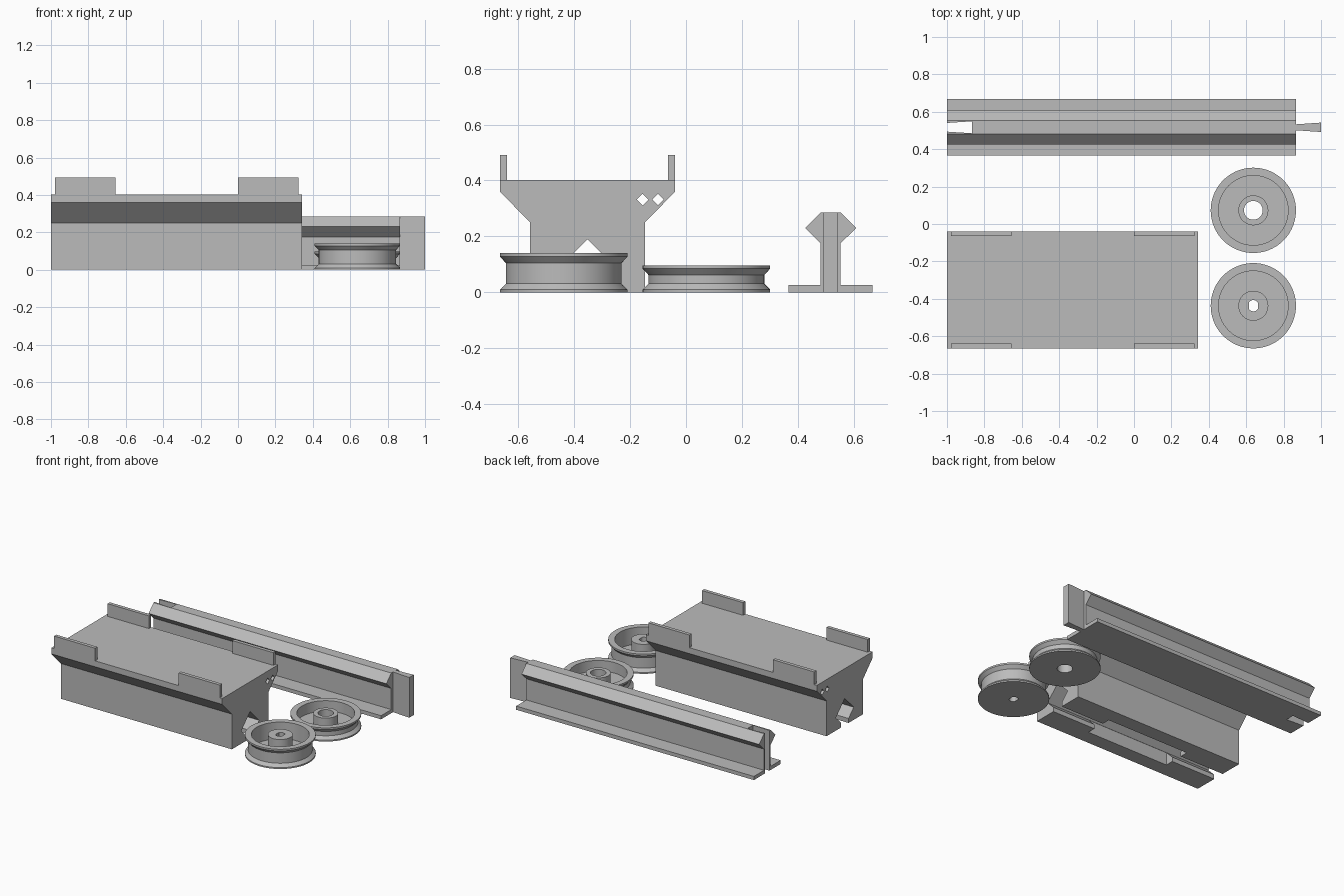
import bpy, bmesh, math

cube = bpy.data.objects.get("Cube")
if cube:
    bpy.data.objects.remove(cube, do_unlink=True)

grey = bpy.data.materials.new("plain_grey")
grey.use_nodes = True
COLOUR = (0.5, 0.5, 0.5, 1)
grey.diffuse_color = COLOUR
grey.node_tree.nodes["Principled BSDF"].inputs["Base Color"].default_value = COLOUR


def make_object(name, bm):
    bmesh.ops.recalc_face_normals(bm, faces=bm.faces)
    mesh = bpy.data.meshes.new(name)
    bm.to_mesh(mesh)
    bm.free()
    mesh.materials.append(grey)
    obj = bpy.data.objects.new(name, mesh)
    bpy.context.collection.objects.link(obj)
    return obj


def prism(name, points, start, end, axis="x"):
    """Extrude a flat profile along x (points are y, z) or along z (points are x, y)."""
    bm = bmesh.new()
    if axis == "x":
        verts = [bm.verts.new((start, a, b)) for a, b in points]
        step = (end - start, 0, 0)
    else:
        verts = [bm.verts.new((a, b, start)) for a, b in points]
        step = (0, 0, end - start)
    face = bm.faces.new(verts)
    top = bmesh.ops.extrude_face_region(bm, geom=[face])["geom"]
    bmesh.ops.translate(bm, vec=step, verts=[v for v in top if isinstance(v, bmesh.types.BMVert)])
    return make_object(name, bm)


def mirrored(half, centre):
    """Close a half profile by reflecting it about a vertical centre line."""
    right = [(centre + d, z) for d, z in half]
    left = [(centre - d, z) for d, z in reversed(half) if d > 0]
    return right + left


def rectangle(a0, a1, b0, b1):
    return [(a0, b0), (a1, b0), (a1, b1), (a0, b1)]


def activate(obj):
    bpy.ops.object.select_all(action="DESELECT")
    obj.select_set(True)
    bpy.context.view_layer.objects.active = obj


def cut(obj, cutter):
    cutter.hide_render = True
    mod = obj.modifiers.new("cut", "BOOLEAN")
    mod.operation = "DIFFERENCE"
    mod.solver = "EXACT"
    mod.object = cutter
    activate(obj)
    bpy.ops.object.modifier_apply(modifier=mod.name)
    bpy.data.objects.remove(cutter, do_unlink=True)


# Carriage body with flared deck
MID = -0.352
BACK, FRONT = -1.0, 0.342
body = prism("carriage_body", mirrored(
    [(0.205, 0), (0.205, 0.25), (0.313, 0.36), (0.313, 0.402)], MID), BACK, FRONT)

# Channel that fits over the rail head, opened wider in the middle
cut(body, prism("channel_cutter", mirrored(
    [(0.042, -0.1), (0.042, 0.032), (0.1, 0.09), (0, 0.19)], MID), BACK - 0.1, FRONT + 0.1))
cut(body, prism("pocket_cutter", rectangle(MID - 0.101, MID + 0.101, -0.1, 0.09), -0.65, 0))

# Diamond wire holes along the full length
for y in (-0.155, -0.1):
    r = 0.021
    cut(body, prism("hole_cutter", [(y - r, 0.332), (y, 0.332 - r), (y + r, 0.332), (y, 0.332 + r)],
                    BACK - 0.1, FRONT + 0.1))

# Upright retaining tabs on the deck corners
for end, x0 in (("rear", -0.978), ("front", 0.0)):
    for side, y0 in (("right", MID - 0.313), ("left", MID + 0.288)):
        prism(f"tab_{end}_{side}", rectangle(y0, y0 + 0.025, 0.402, 0.492), x0, x0 + 0.323)

# Rail: foot, web and bevelled head
RAIL = 0.517
RAIL_END = 0.866
rail = prism("rail", mirrored(
    [(0.15, 0), (0.15, 0.026), (0.036, 0.026), (0.036, 0.176), (0.091, 0.23),
     (0.036, 0.285)], RAIL), -1, RAIL_END)


def dovetail(x0, x1, narrow, wide):
    return [(x0, RAIL - narrow), (x1, RAIL - wide), (x1, RAIL + wide), (x0, RAIL + narrow)]


# Dovetail joint: socket at one end, tongue at the other
cut(rail, prism("socket_cutter", dovetail(-1.02, -0.866, 0.022, 0.032), -0.1, 0.4, "z"))
prism("rail_tongue", dovetail(RAIL_END, 1.0, 0.016, 0.025), 0, 0.285, "z")


def wheel(name, y, height, bore, flat):
    """Turned wheel with two flanges, a recessed top, a hub and a bore."""
    segments = 72
    profile = [(bore, 0), (0.228, 0), (0.228, 0.01), (0.207, 0.031), (0.207, height - 0.035),
               (0.228, height - 0.012), (0.228, height), (0.186, height), (0.186, 0.022),
               (0.08, 0.022), (0.08, height), (bore, height)]
    bm = bmesh.new()
    rings = []
    for i in range(segments):
        t = 2 * math.pi * i / segments
        ring = []
        for r, z in profile:
            x = r * math.cos(t)
            if r == bore:
                x = max(-flat, min(flat, x))
            ring.append(bm.verts.new((0.638 + x, y + r * math.sin(t), z)))
        rings.append(ring)
    count = len(profile)
    for i in range(segments):
        a, b = rings[i], rings[(i + 1) % segments]
        for j in range(count):
            k = (j + 1) % count
            bm.faces.new((a[j], b[j], b[k], a[k]))
    obj = make_object(name, bm)
    activate(obj)
    bpy.ops.object.shade_smooth_by_angle(angle=math.radians(25))


# Idler wheel with a round bore, drive wheel with a flatted bore
wheel("idler_wheel", 0.073, 0.097, 0.05, 0.05)
wheel("drive_wheel", -0.437, 0.14, 0.03, 0.024)
